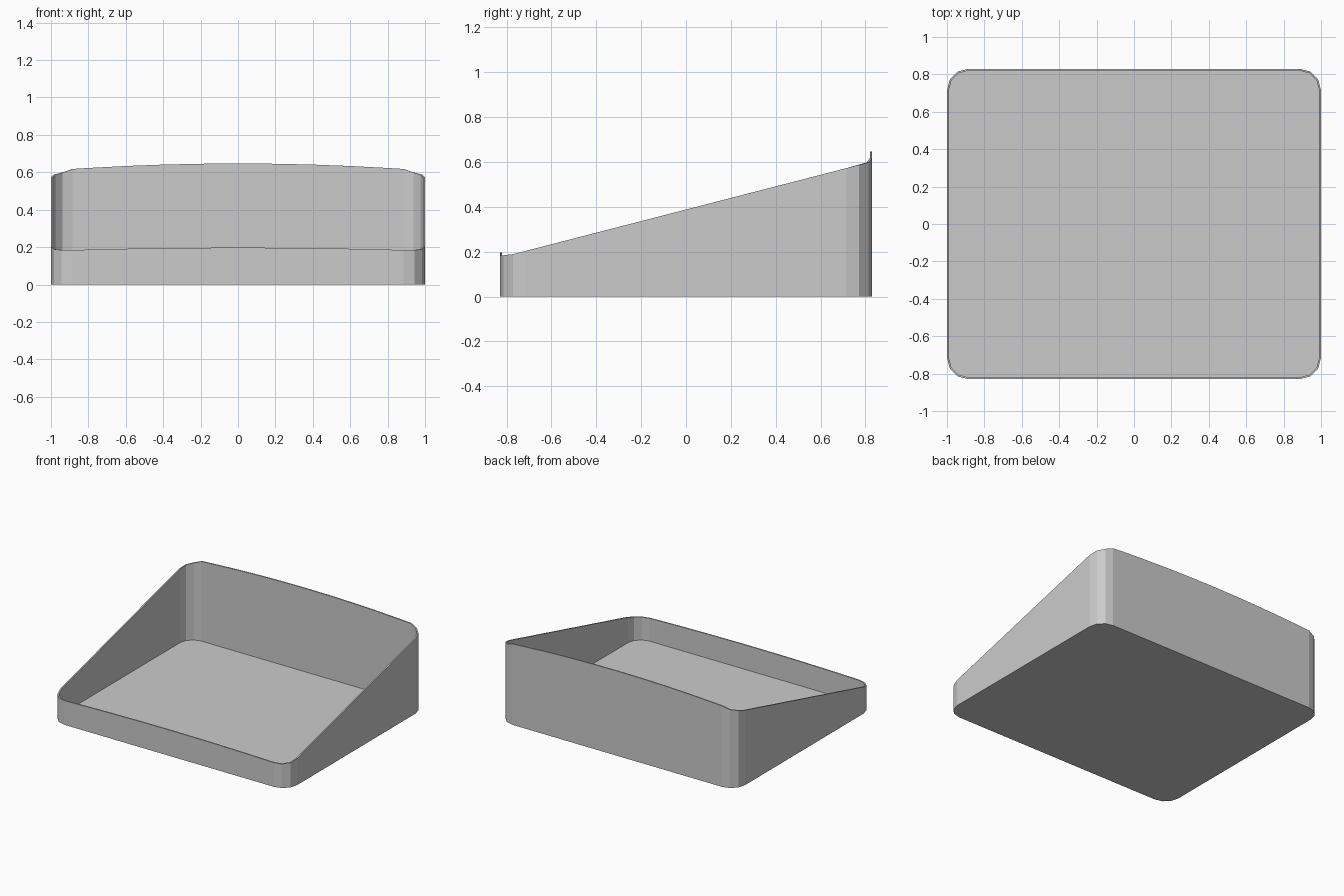
import bpy, bmesh, math

if "Cube" in bpy.data.objects:
    bpy.data.objects.remove(bpy.data.objects["Cube"])

HX, HY, R = 1.0, 0.83, 0.115   # half width, half depth, corner radius
T = 0.01                       # wall and floor thickness
SEG = 3                        # facets per corner
STEPS = [-0.8, -0.6, -0.4, -0.2, 0.0, 0.2, 0.4, 0.6, 0.8]


def rim_height(x, y):
    """Sloping sides with gently crowned front and back edges."""
    if y > HY - 0.001:
        return 0.647 - 0.0375 * x * x
    if y < -HY + 0.001:
        return 0.197 - 0.0166 * x * x
    return max(0.388 + 0.258 * y, 0.184)


def outline(inset):
    """Rounded rectangle, counter-clockwise, with extra points front and back."""
    hx, hy, r = HX - inset, HY - inset, R - inset
    pts = []
    corners = [(1, 1, 0), (-1, 1, 90), (-1, -1, 180), (1, -1, 270)]
    for sx, sy, start in corners:
        for i in range(SEG + 1):
            a = math.radians(start + 90 * i / SEG)
            pts.append((sx * (hx - r) + r * math.cos(a),
                        sy * (hy - r) + r * math.sin(a)))
        if start == 0:
            pts += [(x, hy) for x in reversed(STEPS)]
        elif start == 180:
            pts += [(x, -hy) for x in STEPS]
    return pts


grey = bpy.data.materials.new("light grey")
grey.diffuse_color = (0.6, 0.6, 0.6, 1)
grey.use_nodes = True
grey.node_tree.nodes["Principled BSDF"].inputs["Base Color"].default_value = grey.diffuse_color

outer, inner = outline(0), outline(T)
heights = [rim_height(x, y) for x, y in outer]

bm = bmesh.new()


def ring(points, zs):
    return [bm.verts.new((x, y, z)) for (x, y), z in zip(points, zs)]


n = len(outer)
loops = [ring(outer, [0] * n), ring(outer, heights),
         ring(inner, heights), ring(inner, [T] * n)]

# Outer wall, rim and inner wall
for a, b in zip(loops, loops[1:]):
    for i in range(n):
        j = (i + 1) % n
        bm.faces.new((a[i], a[j], b[j], b[i]))

# Underside and inner floor
bm.faces.new(list(reversed(loops[0])))
bm.faces.new(loops[3])
bmesh.ops.recalc_face_normals(bm, faces=bm.faces[:])

mesh = bpy.data.meshes.new("sloped_tray")
bm.to_mesh(mesh)
bm.free()
mesh.materials.append(grey)
tray = bpy.data.objects.new("sloped_tray", mesh)
bpy.context.collection.objects.link(tray)
